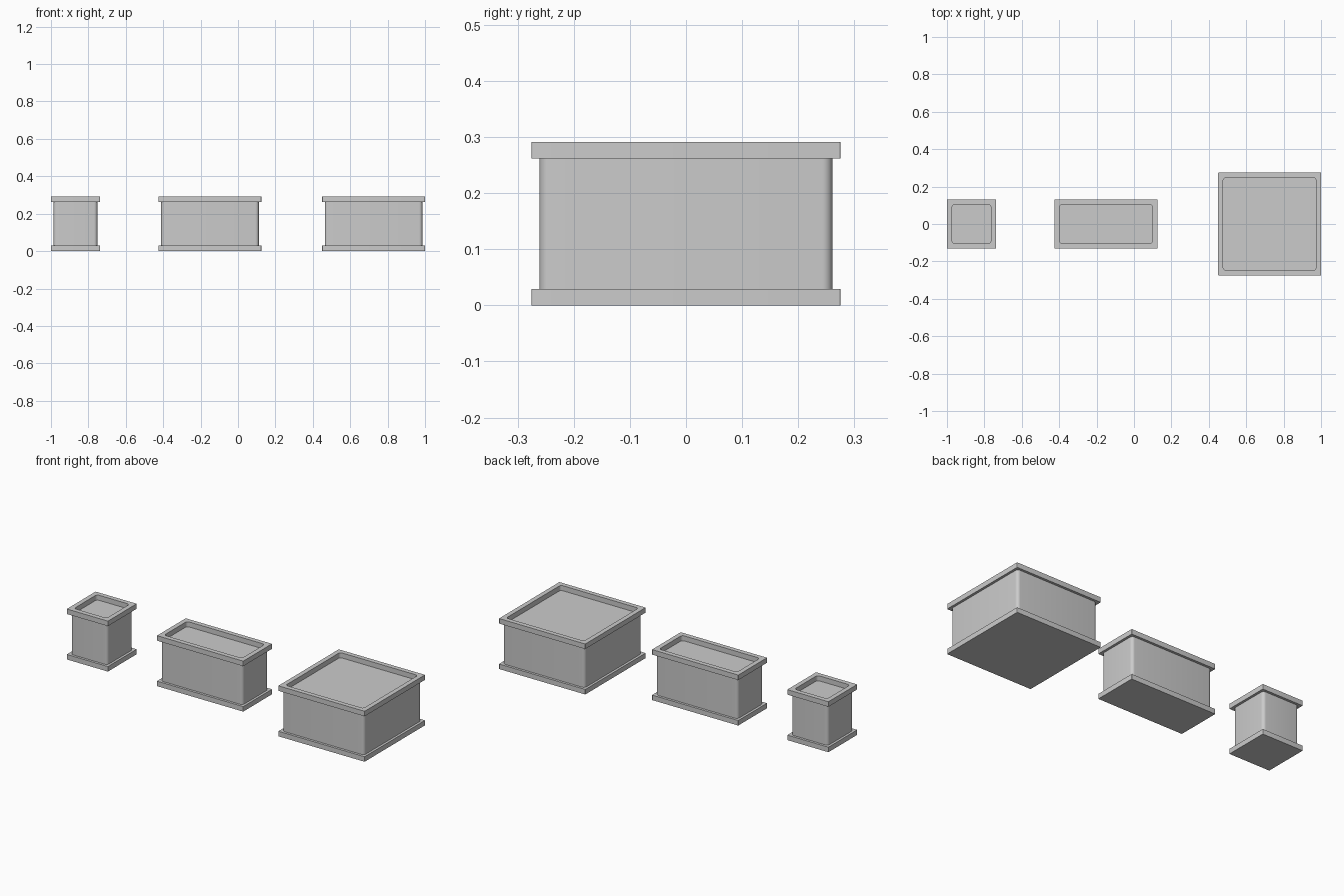
import bpy, bmesh, math

if "Cube" in bpy.data.objects:
    bpy.data.objects.remove(bpy.data.objects["Cube"])

H = 0.291       # total height
BAND = 0.029    # height of the top and bottom bands


def outline(w, d, r, seg):
    """Rounded rectangle, counter-clockwise."""
    pts = []
    for i, (sx, sy) in enumerate([(1, 1), (-1, 1), (-1, -1), (1, -1)]):
        for k in range(seg + 1):
            a = math.pi / 2 * (i + k / seg)
            pts.append((sx * (w / 2 - r) + r * math.cos(a),
                        sy * (d / 2 - r) + r * math.sin(a)))
    return pts


def loft(name, x, w, d, rings, seg=6, closed=False):
    """Skin rings of (inset, corner radius, z); cap the ends or join them."""
    bm = bmesh.new()
    loops = [[bm.verts.new((px, py, z))
              for px, py in outline(w - 2 * i, d - 2 * i, r, seg)]
             for i, r, z in rings]
    n = len(loops[0])
    pairs = list(zip(loops, loops[1:]))
    if closed:
        pairs.append((loops[-1], loops[0]))
    else:
        bm.faces.new(loops[0])
        bm.faces.new(loops[-1])
    for a, b in pairs:
        for k in range(n):
            m = (k + 1) % n
            bm.faces.new((a[k], a[m], b[m], b[k]))
    bmesh.ops.recalc_face_normals(bm, faces=bm.faces)
    me = bpy.data.meshes.new(name)
    bm.to_mesh(me)
    bm.free()
    ob = bpy.data.objects.new(name, me)
    ob.location.x = x
    bpy.context.collection.objects.link(ob)
    bpy.ops.object.select_all(action='DESELECT')
    ob.select_set(True)
    bpy.context.view_layer.objects.active = ob
    bpy.ops.object.shade_smooth_by_angle(angle=math.radians(30))


def planter(label, x, w, d):
    # base plinth
    loft(label + "_base", x, w, d, [(0, 0.003, 0), (0, 0.003, BAND)])
    # box body, its top is the sunken planting surface
    loft(label + "_body", x, w, d,
         [(0.014, 0.018, BAND), (0.014, 0.018, H - BAND)])
    # raised rim frame around the opening
    loft(label + "_rim", x, w, d,
         [(0, 0.003, H - BAND), (0, 0.003, H),
          (0.027, 0.015, H), (0.027, 0.015, H - BAND)], closed=True)


planter("small_planter", -0.869, 0.262, 0.262)
planter("long_planter", -0.15, 0.55, 0.262)
planter("large_planter", 0.725, 0.55, 0.55)
